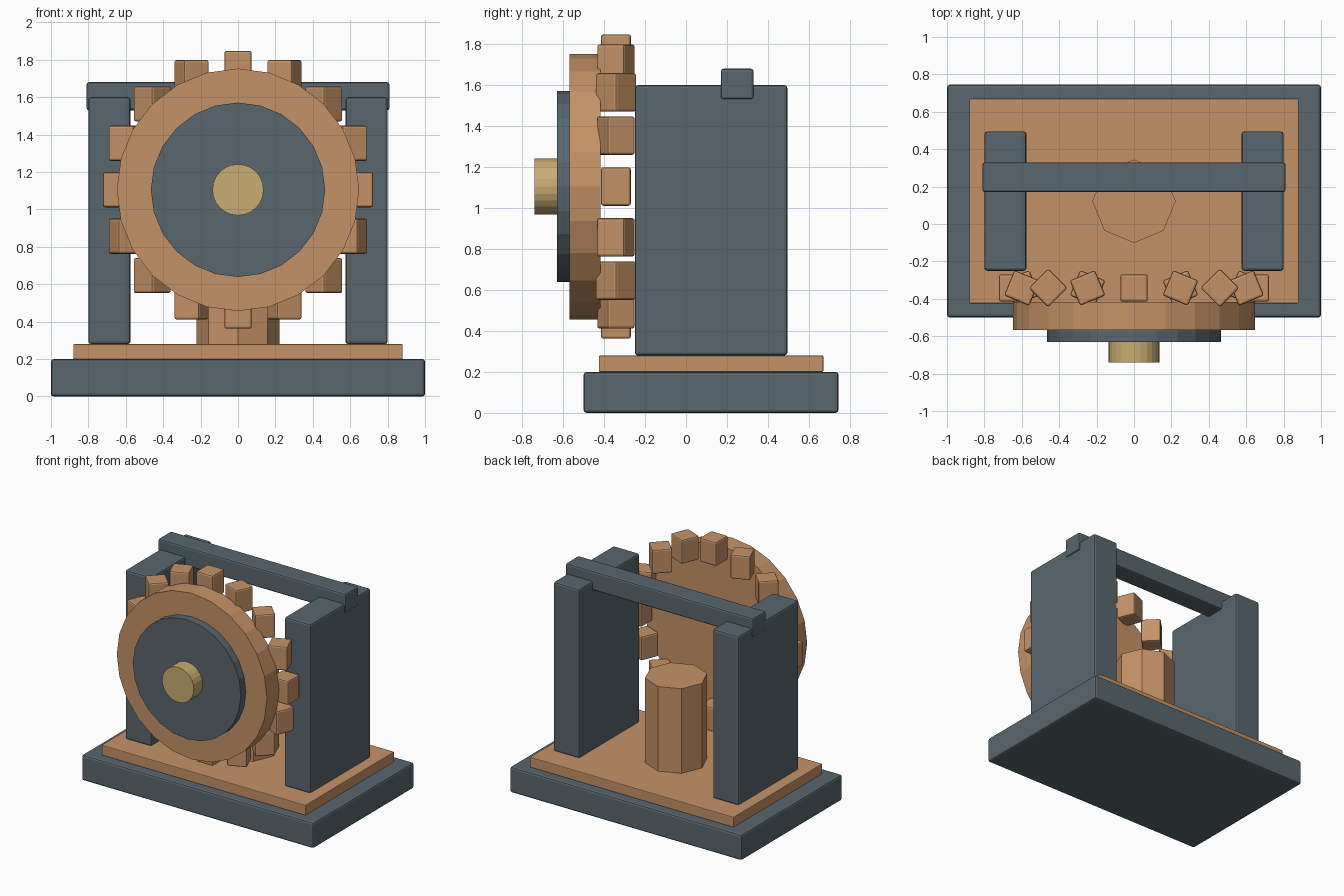
import bpy, math

cube = bpy.data.objects.get("Cube")
if cube:
    bpy.data.objects.remove(cube, do_unlink=True)


def material(name, rgb):
    m = bpy.data.materials.new(name)
    m.use_nodes = True
    m.diffuse_color = (*rgb, 1)
    m.node_tree.nodes["Principled BSDF"].inputs["Base Color"].default_value = (*rgb, 1)
    return m


slate = material("slate grey", (0.10, 0.135, 0.157))
copper = material("copper orange", (0.56, 0.29, 0.137))
brass = material("brass yellow", (0.58, 0.413, 0.17))


def box(name, mat, low, high, bevel, turn=0):
    """Bevelled block between two corners, turned about its own vertical axis."""
    centre = [(a + b) / 2 for a, b in zip(low, high)]
    bpy.ops.mesh.primitive_cube_add(size=1, location=centre)
    ob = bpy.context.object
    ob.name = name
    ob.scale = [b - a for a, b in zip(low, high)]
    bpy.ops.object.transform_apply(location=False, rotation=False, scale=True)
    ob.rotation_euler.z = turn
    mod = ob.modifiers.new("soft edges", 'BEVEL')
    mod.width = bevel
    mod.segments = 2
    ob.data.materials.append(mat)
    return ob


def drum(name, mat, radius, depth, centre, sides, tilt=0):
    """Flat-sided cylinder; tilt lays it along y."""
    bpy.ops.mesh.primitive_cylinder_add(vertices=sides, radius=radius, depth=depth,
                                        location=centre, rotation=(tilt, 0, 0))
    ob = bpy.context.object
    ob.name = name
    ob.data.materials.append(mat)
    return ob


# Base and floor plate
box("base", slate, (-1, -0.5, 0), (1, 0.745, 0.2), 0.015)
box("floor_plate", copper, (-0.88, -0.425, 0.2), (0.88, 0.67, 0.28), 0.005)

# Side posts and the cross bar over them
for side, x in (("left", 0.6875), ("right", -0.6875)):
    box(side + "_post", slate, (x - 0.1125, -0.25, 0.28), (x + 0.1125, 0.495, 1.6), 0.015)
box("cross_bar", slate, (-0.81, 0.17, 1.53), (0.81, 0.33, 1.68), 0.013)

# Eight-sided drum on the floor plate
drum("floor_drum", copper, 0.223, 0.66, (0, 0.122, 0.61), 8)

# Wheel, made of stacked discs along y
AXLE_Z = 1.105
for name, mat, radius, front, back in (
        ("wheel_rim", copper, 0.648, -0.568, -0.418),
        ("wheel_disc", slate, 0.466, -0.63, -0.568),
        ("wheel_hub", brass, 0.137, -0.74, -0.63)):
    drum(name, mat, radius, back - front, (0, (front + back) / 2, AXLE_Z), 24, math.pi / 2)

# Ring of upright teeth behind the rim, each turned by its own angle
TEETH = 16
for i in range(TEETH):
    a = math.tau * i / TEETH
    x, y, z = 0.649 * math.cos(a), -0.342, AXLE_Z + 0.649 * math.sin(a)
    box(f"tooth_{i + 1}", copper, (x - 0.073, y - 0.073, z - 0.094),
        (x + 0.073, y + 0.073, z + 0.094), 0.012, a)
